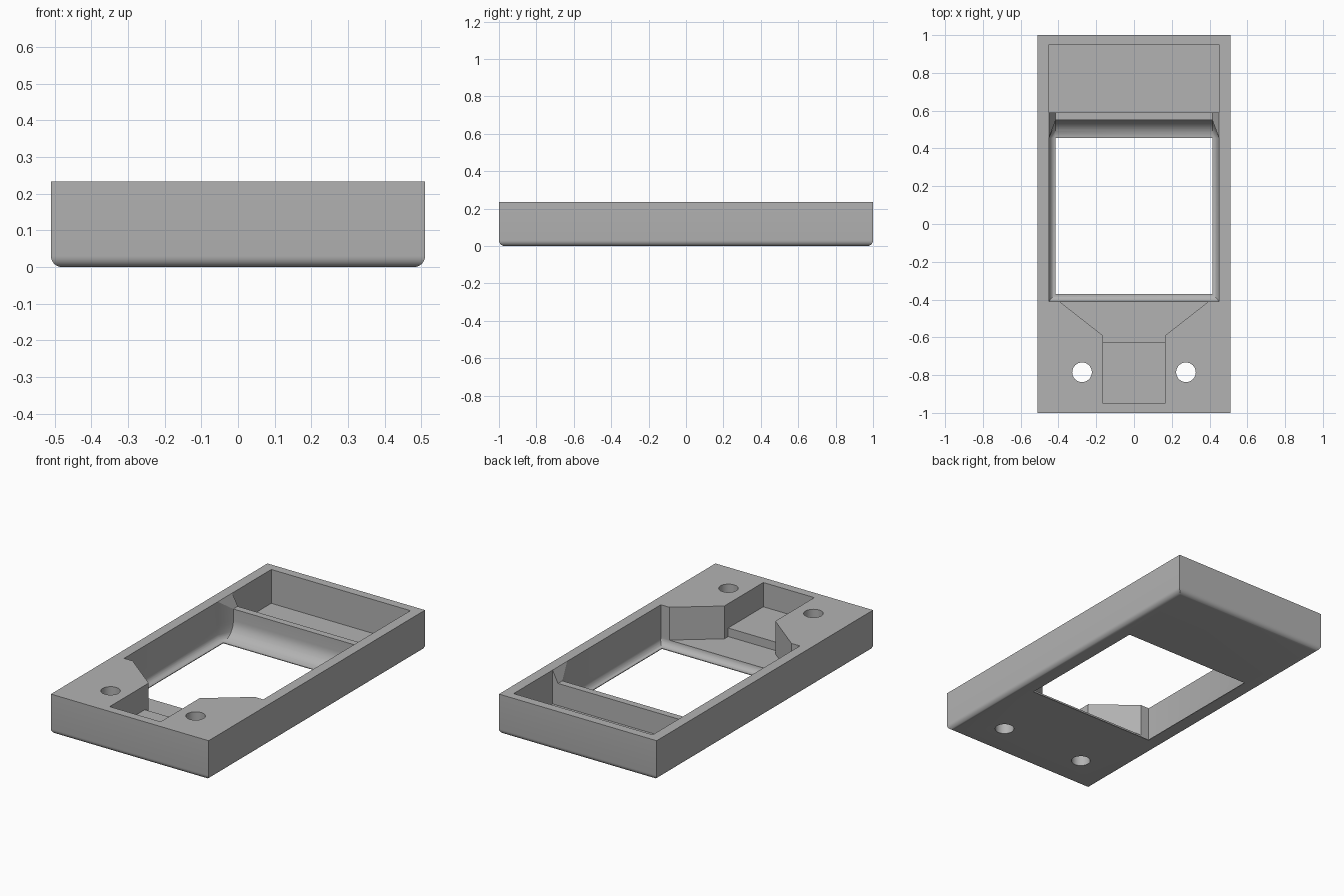
import bpy, bmesh, math

cube = bpy.data.objects.get("Cube")
if cube:
    bpy.data.objects.remove(cube)

W, H = 0.51, 0.234          # half width, height
WALL = 0.45                 # inner half width
LIP, FLOOR = 0.004, 0.036   # window lip and thin floor heights


def make_object(name, bm):
    bmesh.ops.recalc_face_normals(bm, faces=bm.faces)
    mesh = bpy.data.meshes.new(name)
    bm.to_mesh(mesh)
    bm.free()
    obj = bpy.data.objects.new(name, mesh)
    bpy.context.collection.objects.link(obj)
    return obj


def loft(name, rings):
    """Closed solid through a list of equally long point rings."""
    bm = bmesh.new()
    loops = [[bm.verts.new(p) for p in ring] for ring in rings]
    for a, b in zip(loops, loops[1:]):
        for i in range(len(a)):
            j = (i + 1) % len(a)
            bm.faces.new((a[i], a[j], b[j], b[i]))
    bm.faces.new(loops[0])
    bm.faces.new(loops[-1])
    return make_object(name, bm)


def prism(name, outline, z0, z1):
    return loft(name, [[(x, y, z) for x, y in outline] for z in (z0, z1)])


def box(name, hw, y0, y1, z0, z1):
    return prism(name, [(-hw, y0), (hw, y0), (hw, y1), (-hw, y1)], z0, z1)


def fillet(z, r):
    """Inset of a concave fillet of radius r at height z."""
    d = max(0.0, r - max(0.0, z - LIP))
    return r - math.sqrt(r * r - d * d)


# Outer tray block with rounded underside edges
tray = box("tray_frame", W, -1, 1, 0, H)
bm = bmesh.new()
bm.from_mesh(tray.data)
under = [e for e in bm.edges if all(v.co.z < 0.001 for v in e.verts)]
bmesh.ops.bevel(bm, geom=under, offset=0.03, segments=6, profile=0.5, affect='EDGES')
bm.to_mesh(tray.data)
bm.free()

# Window opening: filleted all round, with tapered rear corners
R_SIDE, R_FRONT, R_REAR = 0.035, 0.04, 0.094
heights = {R * (1 - math.cos(math.radians(a))) + LIP
           for R in (R_SIDE, R_REAR) for a in range(0, 91, 10)}
rings = []
for z in [-0.1] + sorted(heights) + [0.4]:
    sx = WALL - fillet(z, R_SIDE)
    yf = -0.41 + fillet(z, R_FRONT)
    yr = 0.55 - fillet(z, R_REAR)
    rx = min(0.415, sx - 0.0005)
    rings.append([(-sx, yf, z), (sx, yf, z), (sx, 0.455, z),
                  (rx, yr, z), (-rx, yr, z), (-sx, 0.455, z)])
cutters = [loft("window_cutter", rings)]

# Rear compartment and the lowered divider with sloping ends
cutters.append(box("rear_pocket_cutter", WALL, 0.59, 0.95, FLOOR, 0.4))
slope = [(-0.415, 0.165), (0.415, 0.165), (0.466, 0.266), (-0.466, 0.266)]
cutters.append(loft("divider_cutter", [[(x, y, z) for x, z in slope] for y in (0.45, 0.60)]))

# Front funnel and raised front pocket
funnel = [(0.165, -0.625), (0.165, -0.59), (0.395, -0.41), (0.395, -0.36)]
outline = funnel + [(-x, y) for x, y in reversed(funnel)]
cutters.append(prism("funnel_cutter", outline, FLOOR + 0.006, 0.4))
cutters.append(box("front_pocket_cutter", 0.165, -0.95, -0.62, 0.092, 0.4))

# Screw holes
for side in (-1, 1):
    ring = [(side * 0.275 + 0.052 * math.cos(t * math.tau / 32),
             -0.785 + 0.052 * math.sin(t * math.tau / 32)) for t in range(32)]
    cutters.append(prism("screw_hole_cutter", ring, -0.1, 0.4))

# Cut everything out of the tray
bpy.context.view_layer.objects.active = tray
for cutter in cutters:
    mod = tray.modifiers.new(cutter.name, 'BOOLEAN')
    mod.operation, mod.solver, mod.object = 'DIFFERENCE', 'EXACT', cutter
    bpy.ops.object.modifier_apply(modifier=mod.name)
    bpy.data.objects.remove(cutter)

# Plain grey plastic
mat = bpy.data.materials.new("grey_plastic")
mat.use_nodes = True
grey = (0.45, 0.45, 0.45, 1)
mat.diffuse_color = grey
mat.node_tree.nodes["Principled BSDF"].inputs["Base Color"].default_value = grey
tray.data.materials.clear()
tray.data.materials.append(mat)

bpy.ops.object.select_all(action='DESELECT')
tray.select_set(True)
bpy.ops.object.shade_smooth_by_angle(angle=math.radians(30))
